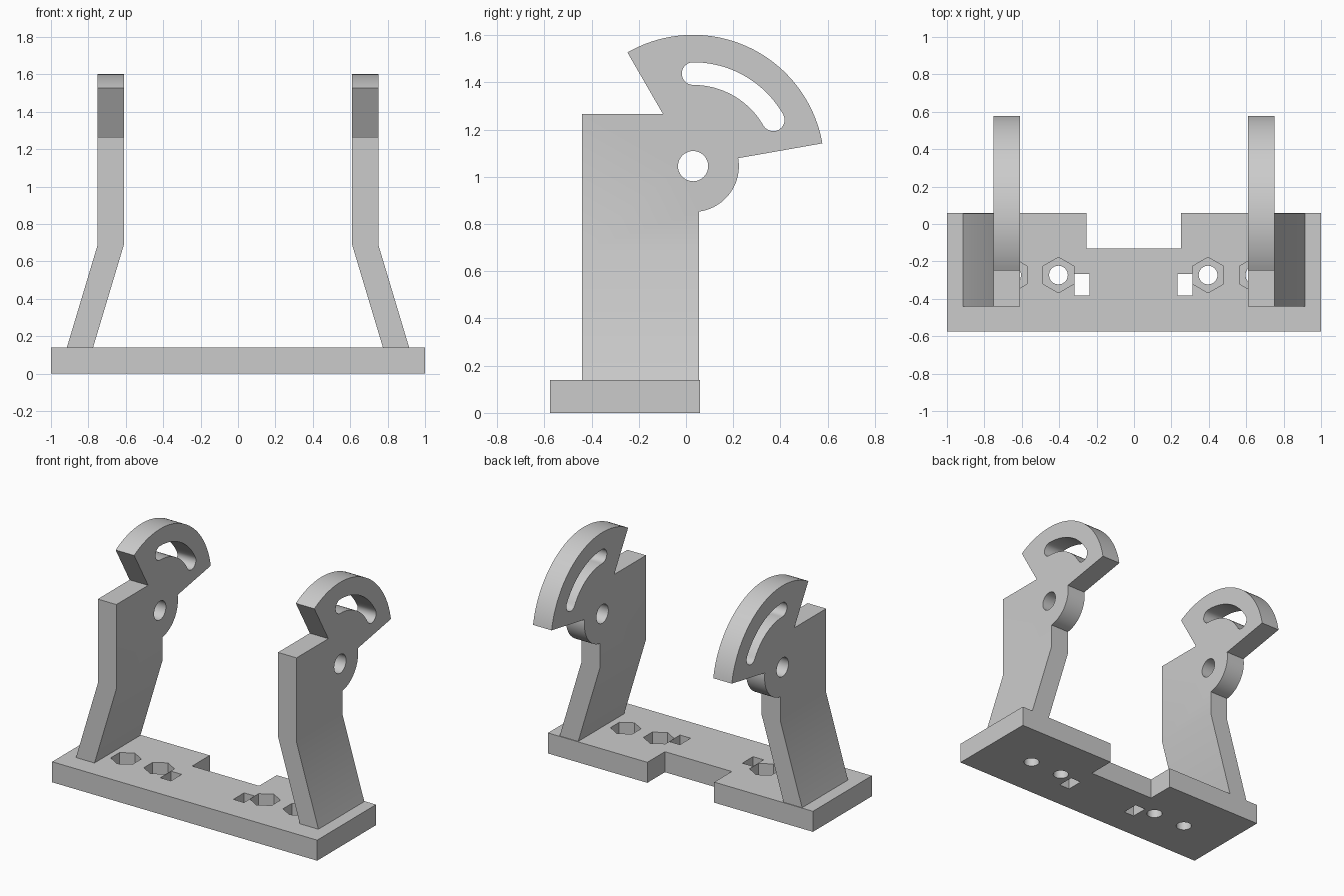
import bpy, bmesh, math
from mathutils import Vector

if "Cube" in bpy.data.objects:
    bpy.data.objects.remove(bpy.data.objects["Cube"])

grey = bpy.data.materials.new("light grey")
grey.diffuse_color = (0.6, 0.6, 0.6, 1)
grey.use_nodes = True
grey.node_tree.nodes["Principled BSDF"].inputs["Base Color"].default_value = grey.diffuse_color


def arc(cx, cy, r, a0, a1, n):
    """Points on an arc, angles in degrees, both ends included."""
    angles = [math.radians(a0 + (a1 - a0) * i / n) for i in range(n + 1)]
    return [(cx + r * math.cos(a), cy + r * math.sin(a)) for a in angles]


def ring(cx, cy, r, n, start=0):
    return arc(cx, cy, r, start, start + 360, n)[:-1]


def fill(bm, loops, place):
    """Flat face from an outline followed by its holes."""
    edges = []
    for loop in loops:
        v = [bm.verts.new(place(*p)) for p in loop]
        edges += [bm.edges.new((v[i - 1], v[i])) for i in range(len(v))]
    bmesh.ops.triangle_fill(bm, edges=edges, use_beauty=True, use_dissolve=False)


def wall(bm, loop, place_a, place_b):
    """Closed band of quads between two placements of a loop."""
    a = [bm.verts.new(place_a(*p)) for p in loop]
    b = [bm.verts.new(place_b(*p)) for p in loop]
    for i in range(len(loop)):
        bm.faces.new((a[i - 1], a[i], b[i], b[i - 1]))


def finish(bm, name):
    bmesh.ops.remove_doubles(bm, verts=bm.verts, dist=0.0005)
    bmesh.ops.recalc_face_normals(bm, faces=bm.faces)
    mesh = bpy.data.meshes.new(name)
    bm.to_mesh(mesh)
    bm.free()
    mesh.materials.append(grey)
    obj = bpy.data.objects.new(name, mesh)
    bpy.context.collection.objects.link(obj)
    bpy.context.view_layer.objects.active = obj
    bpy.ops.object.select_all(action='DESELECT')
    obj.select_set(True)
    bpy.ops.object.shade_smooth_by_angle(angle=math.radians(30))


# Base plate: notched back edge, bolt holes with hexagonal nut pockets, square slots
BASE_H, POCKET_Z = 0.14, 0.06
outline = [(-1, -0.575), (1, -0.575), (1, 0.06), (0.25, 0.06),
           (0.25, -0.13), (-0.255, -0.13), (-0.255, 0.06), (-1, 0.06)]
bolts = [(x - 0.004, -0.273) for x in (-0.65, -0.4, 0.4, 0.65)]
holes = [ring(x, y, 0.05, 32) for x, y in bolts]
hexes = [ring(x, y, 0.095, 6, 30) for x, y in bolts]
slots = [[(x - 0.04, -0.383), (x + 0.04, -0.383), (x + 0.04, -0.267), (x - 0.04, -0.267)]
         for x in (-0.278, 0.273)]


def level(z):
    return lambda x, y: Vector((x, y, z))


bm = bmesh.new()
fill(bm, [outline] + holes + slots, level(0))
fill(bm, [outline] + hexes + slots, level(BASE_H))
for loop in [outline] + slots:
    wall(bm, loop, level(0), level(BASE_H))
for hole, hexagon in zip(holes, hexes):
    fill(bm, [hexagon, hole], level(POCKET_Z))
    wall(bm, hole, level(0), level(POCKET_Z))
    wall(bm, hexagon, level(POCKET_Z), level(BASE_H))
finish(bm, "base_plate")

# Arm side profile in (y, z): post, round hub and slotted quadrant about one pivot
PY, PZ, BEND = 0.03, 1.045, 0.69
upper = [(-0.44, BEND), (-0.44, 1.265), (PY - 0.22 / math.tan(math.radians(60)), 1.265)]
upper += arc(PY, PZ, 0.556, 120, 10, 48)
upper += arc(PY, PZ, 0.194, 10, -82.6, 24)
upper += [(0.055, BEND)]
foot_front, foot_back = (-0.44, BASE_H), (0.055, BASE_H)
pivot_hole = ring(PY, PZ, 0.064, 40)
lo, hi = math.radians(30), math.radians(90)
SLOT_R, SLOT_W = 0.392, 0.048
curved_slot = arc(PY, PZ, SLOT_R + SLOT_W, 30, 90, 28)
curved_slot += arc(PY, PZ + SLOT_R, SLOT_W, 90, 270, 14)[1:]
curved_slot += arc(PY, PZ, SLOT_R - SLOT_W, 90, 30, 28)[1:]
curved_slot += arc(PY + SLOT_R * math.cos(lo), PZ + SLOT_R * math.sin(lo),
                   SLOT_W, 210, 390, 14)[1:-1]


def side(sign, x):
    """Arm face at distance x from the middle, leaning outward below the bend."""
    return lambda y, z: Vector((sign * (x + max(0, BEND - z) * 0.3), y, z))


for sign, name in ((-1, "left_arm"), (1, "right_arm")):
    bm = bmesh.new()
    inner, outer = side(sign, 0.61), side(sign, 0.75)
    for place in (inner, outer):
        fill(bm, [upper, pivot_hole, curved_slot], place)
        fill(bm, [[foot_front, upper[0], upper[-1], foot_back]], place)
    for loop in ([foot_front] + upper + [foot_back], pivot_hole, curved_slot):
        wall(bm, loop, inner, outer)
    finish(bm, name)
